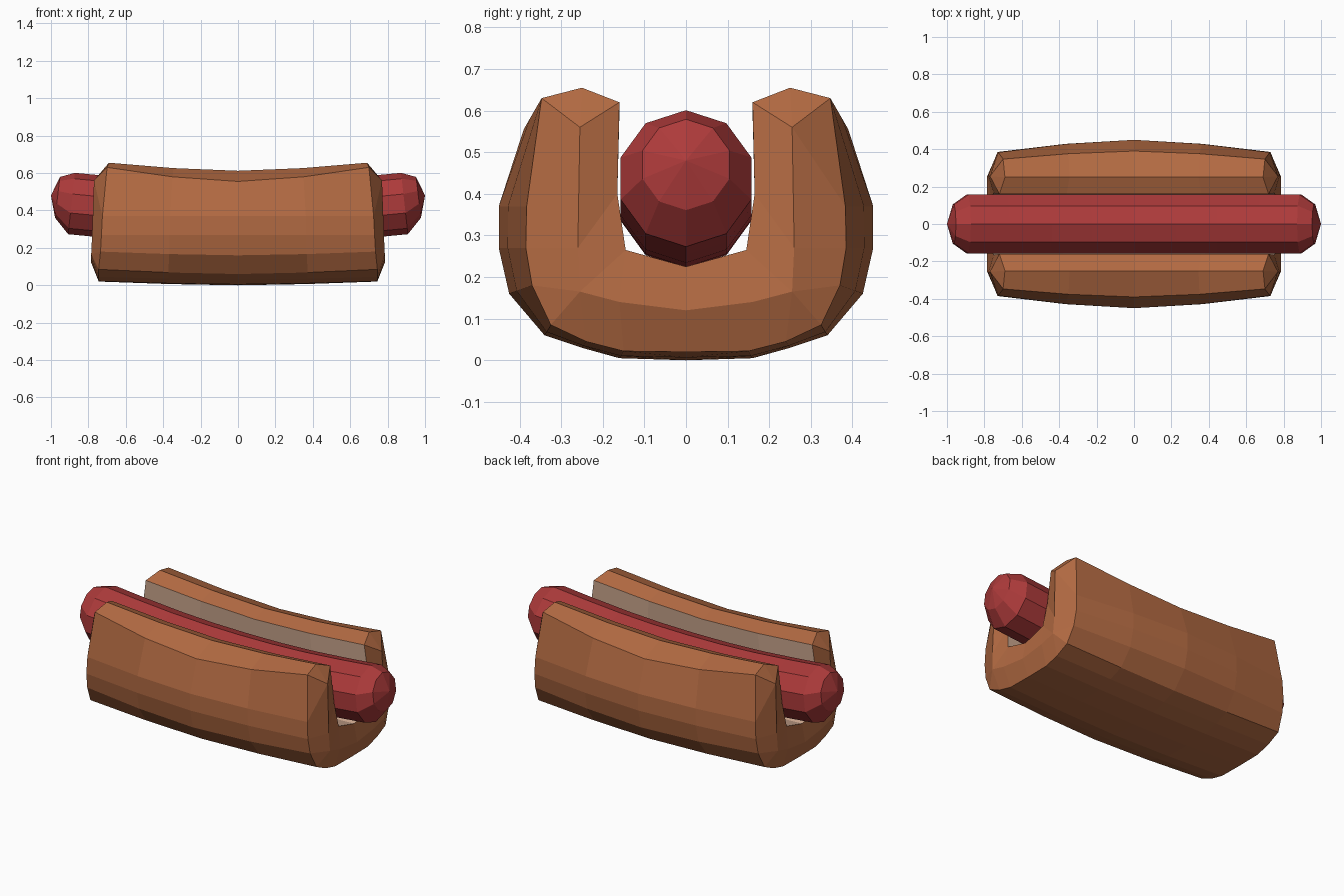
import bpy, bmesh
from math import sin, cos, pi

if "Cube" in bpy.data.objects:
    bpy.data.objects.remove(bpy.data.objects["Cube"])


def material(name, rgb):
    m = bpy.data.materials.new(name)
    m.diffuse_color = (*rgb, 1)
    m.use_nodes = True
    m.node_tree.nodes["Principled BSDF"].inputs["Base Color"].default_value = m.diffuse_color
    return m


def finish(name, bm, mats):
    bmesh.ops.remove_doubles(bm, verts=bm.verts, dist=0.0005)
    bmesh.ops.recalc_face_normals(bm, faces=bm.faces)
    me = bpy.data.meshes.new(name)
    bm.to_mesh(me)
    bm.free()
    for m in mats:
        me.materials.append(m)
    ob = bpy.data.objects.new(name, me)
    bpy.context.collection.objects.link(ob)


crust = material("crust", (0.45, 0.145, 0.055))
crumb = material("crumb", (0.64, 0.41, 0.29))
meat = material("meat", (0.42, 0.043, 0.043))

# Bun: half U-profile (y, z) at the middle, and its rim (x, y, z) near the end
MIDDLE = [(0, 0), (.16, .005), (.25, .03), (.34, .06), (.425, .16), (.45, .27), (.45, .37),
          (.39, .555), (.25, .612), (.16, .58), (.18, .38), (.145, .24), (0, .205)]
RIM = [(.745, 0, .02), (.745, .15, .022), (.745, .24, .045), (.745, .325, .085),
       (.735, .37, .18), (.73, .385, .27), (.725, .383, .37), (.70, .347, .63),
       (.69, .25, .655), (.72, .16, .62), (.75, .165, .40), (.765, .145, .265), (.765, 0, .225)]
# Ridge down the centre of the end cap, and the facets joining it to the rim
RIDGE = {"a": (.785, 0, .12), "b": (.785, .16, .14), "c": (.785, .255, .165),
         "d": (.78, .26, .27), "e": (.77, .255, .56)}
CAP = [(0, 1, "b", "a"), (1, 2, "c", "b"), (2, 3, "c"), (3, 4, "c"), (4, 5, "d", "c"),
       (5, 6, "e", "d"), (6, 7, "e"), (7, 8, "e"), (8, 9, "e"), (9, 10, "d", "e"),
       (10, 11, "c", "d"), (11, "b", "c"), (11, 12, "a", "b")]

bm = bmesh.new()
for sx in (-1, 1):
    for sy in (-1, 1):
        def vert(p):
            return bm.verts.new((p[0] * sx, p[1] * sy, p[2]))
        rows = []
        for t in (0, .5, 1):
            f = t ** 1.6
            rows.append([vert((r[0] * t, m[0] + (r[1] - m[0]) * f, m[1] + (r[2] - m[1]) * f))
                         for m, r in zip(MIDDLE, RIM)])
        for r0, r1 in zip(rows, rows[1:]):
            for i in range(len(RIM) - 1):
                face = bm.faces.new((r0[i], r0[i + 1], r1[i + 1], r1[i]))
                face.material_index = 1 if i >= 9 else 0
        ridge = {k: vert(p) for k, p in RIDGE.items()}
        for facet in CAP:
            bm.faces.new([ridge[k] if isinstance(k, str) else rows[-1][k] for k in facet])
finish("bun", bm, (crust, crumb))

# Sausage: ten-sided rings (x, centre z, radius) along a gently sagging line
half = [(.23, .389, .165), (.45, .399, .165), (.68, .417, .165), (.89, .437, .165), (.965, .47, .11)]
rings = [(-x, z, r) for x, z, r in reversed(half)] + [(0, .386, .165)] + half
bm = bmesh.new()
loops = []
for x, z, r in rings:
    tilt = .125 * x
    loops.append([bm.verts.new((x - r * cos(a) * sin(tilt), r * sin(a), z + r * cos(a) * cos(tilt)))
                  for a in (2 * pi * k / 10 for k in range(10))])
for l0, l1 in zip(loops, loops[1:]):
    for k in range(10):
        bm.faces.new((l0[k], l0[k - 1], l1[k - 1], l1[k]))
for loop, x in ((loops[0], -1), (loops[-1], 1)):
    tip = bm.verts.new((x, 0, .48))
    for k in range(10):
        bm.faces.new((loop[k], loop[k - 1], tip))
finish("sausage", bm, (meat,))
